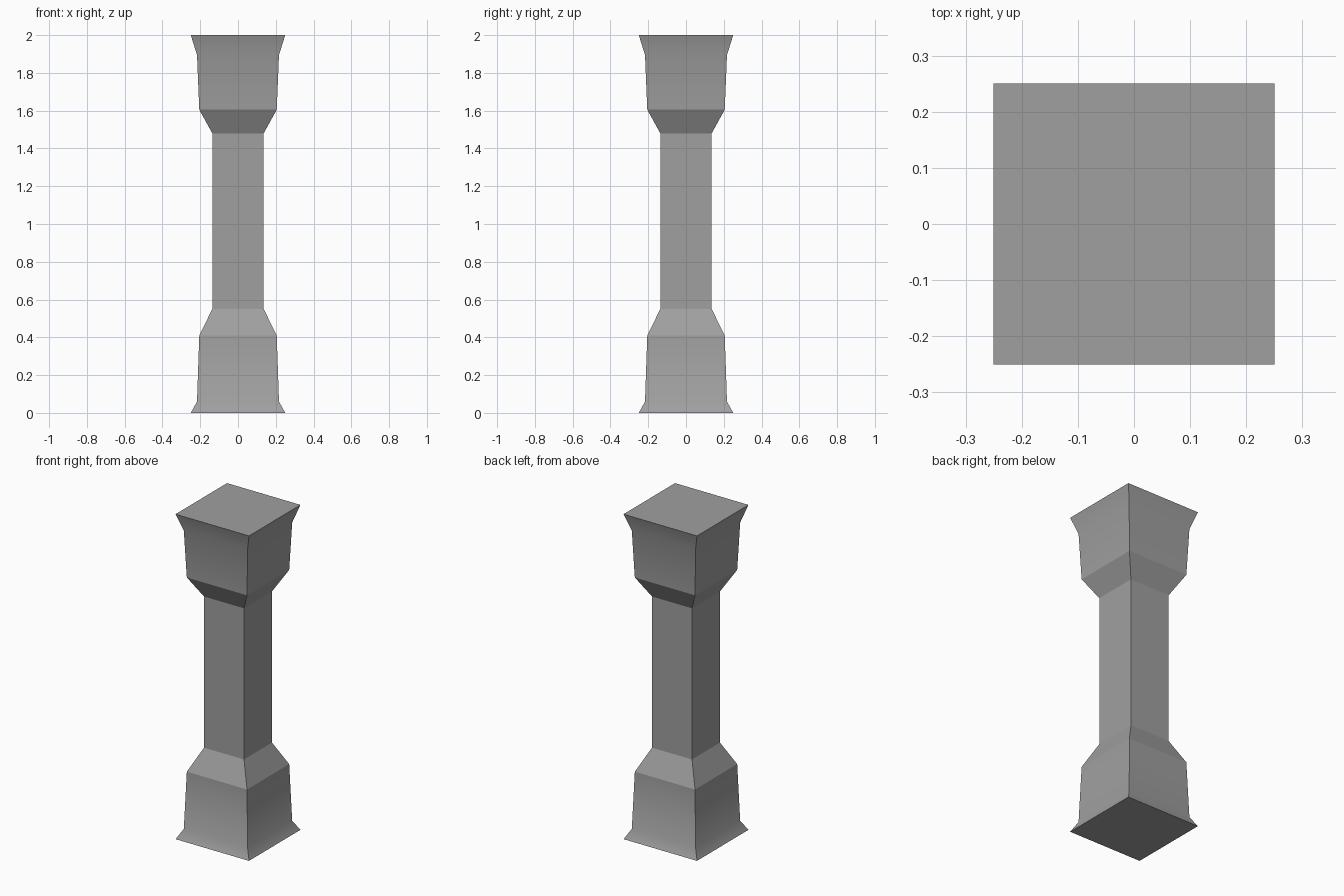
import bpy
import bmesh

cube = bpy.data.objects.get("Cube")
if cube:
    bpy.data.objects.remove(cube, do_unlink=True)

# Stone colour
stone = bpy.data.materials.new("grey_stone")
stone.use_nodes = True
grey = (0.35, 0.35, 0.35, 1)
stone.diffuse_color = grey
stone.node_tree.nodes["Principled BSDF"].inputs["Base Color"].default_value = grey

# Square pillar outline: height, half width, whether the bend is softly shaded
profile = [
    (0.0, 0.25, False),     # flared foot
    (0.06, 0.217, True),
    (0.41, 0.205, False),   # base block
    (0.55, 0.136, False),   # shaft
    (1.48, 0.136, False),
    (1.605, 0.205, False),  # capital block
    (1.895, 0.217, True),
    (2.0, 0.25, False),     # flared top
]
corners = [(-1, -1), (1, -1), (1, 1), (-1, 1)]

bm = bmesh.new()
rings = [[bm.verts.new((x * w, y * w, z)) for x, y in corners]
         for z, w, soft in profile]

# Walls between neighbouring rings, then the end caps
for low, high in zip(rings, rings[1:]):
    for i in range(4):
        j = (i + 1) % 4
        bm.faces.new((low[i], low[j], high[j], high[i]))
bm.faces.new(list(reversed(rings[0])))
bm.faces.new(rings[-1])

# Smooth only across the flare bends; every other edge stays crisp
for face in bm.faces:
    face.smooth = True
for edge in bm.edges:
    edge.smooth = False
for ring, (z, w, soft) in zip(rings, profile):
    for i in range(4):
        bm.edges.get((ring[i], ring[(i + 1) % 4])).smooth = soft

mesh = bpy.data.meshes.new("pillar")
bm.to_mesh(mesh)
bm.free()
mesh.materials.append(stone)
bpy.context.collection.objects.link(bpy.data.objects.new("pillar", mesh))
